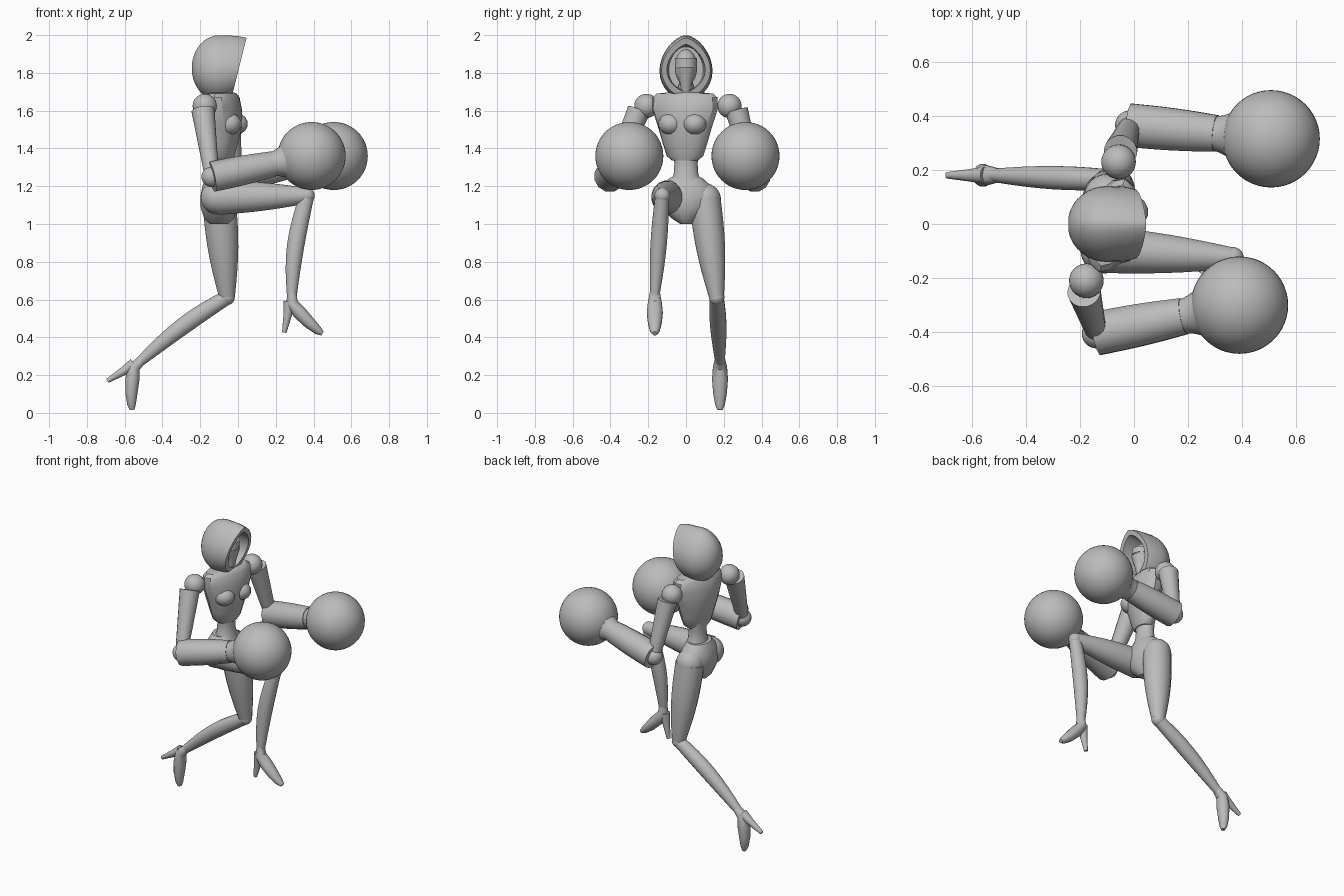
import bpy, bmesh
from math import sin, cos, pi, radians
from mathutils import Vector, Matrix

default_cube = bpy.data.objects.get("Cube")
if default_cube:
    bpy.data.objects.remove(default_cube)

shade = (.5, .5, .5, 1)
grey = bpy.data.materials.new("plain_grey")
grey.use_nodes = True
grey.diffuse_color = shade
grey.node_tree.nodes["Principled BSDF"].inputs["Base Color"].default_value = shade

parts = []
UP = Vector((0, 0, 1))
ACROSS = Vector((0, 1, 0))
SPINE = Vector((-.1, 0, 0))
TWIST = Matrix.Rotation(radians(-15), 3, 'Z')


def finish(name, bm):
    bmesh.ops.recalc_face_normals(bm, faces=bm.faces)
    mesh = bpy.data.meshes.new(name)
    bm.to_mesh(mesh)
    bm.free()
    mesh.materials.append(grey)
    part = bpy.data.objects.new(name, mesh)
    bpy.context.collection.objects.link(part)
    parts.append(part)


def loft(name, rings):
    """Skin a row of equal rings and cap both ends."""
    bm = bmesh.new()
    rows = [[bm.verts.new(point) for point in ring] for ring in rings]
    for lower, upper in zip(rows, rows[1:]):
        for i in range(len(lower)):
            bm.faces.new((lower[i - 1], lower[i], upper[i], upper[i - 1]))
    bm.faces.new(rows[0])
    bm.faces.new(rows[-1])
    finish(name, bm)


def angles(count):
    return [2 * pi * (k + .5) / count for k in range(count)]


def tube(name, points, radii, depth=1, sides=16):
    """Round section swept along points; depth flattens it front to back."""
    rings = []
    for i, (point, radius) in enumerate(zip(points, radii)):
        after, before = points[min(i + 1, len(points) - 1)], points[max(i - 1, 0)]
        along = (after - before).normalized()
        side = (ACROSS - along * ACROSS.dot(along)).normalized()
        other = side.cross(along) * depth
        rings.append([point + (side * cos(a) + other * sin(a)) * radius for a in angles(sides)])
    loft(name, rings)


def limb(name, start, end, r_start, r_end, bulge=0, bend=Vector(), depth=1, sides=16, steps=8):
    """Tapered limb that swells and bends most at its middle."""
    points, radii = [], []
    for i in range(steps + 1):
        t = i / steps
        swell = sin(pi * t)
        points.append(start.lerp(end, t) + bend * swell)
        radii.append(r_start + (r_end - r_start) * t + bulge * swell)
    tube(name, points, radii, depth, sides)


def trunk(name, x, sections, turn=Matrix.Identity(3), sides=24):
    """Stacked level sections: height, half width, half depth."""
    rings = []
    for z, wide, deep in sections:
        ring = [Vector((x + deep * cos(a), wide * sin(a), z)) for a in angles(sides)]
        rings.append([SPINE + turn @ (point - SPINE) for point in ring])
    loft(name, rings)


def ball(name, centre, radius, scale=(1, 1, 1), segments=32):
    bm = bmesh.new()
    bmesh.ops.create_uvsphere(bm, u_segments=segments, v_segments=segments // 2, radius=radius)
    bmesh.ops.scale(bm, vec=scale, verts=bm.verts)
    bmesh.ops.translate(bm, vec=centre, verts=bm.verts)
    finish(name, bm)


# Hood: round at the back, pointed at the front, with the rim folded inward
def hood_ring(x, size, point=1, slant=0):
    ring = []
    for a in angles(32):
        rise, reach = cos(a), abs(sin(a)) ** point
        y = .14 * size * reach * (1 - .1 * rise) * (1 if sin(a) > 0 else -1)
        z = .175 * size * rise
        ring.append((x + slant * z, y, 1.825 + z))
    return ring


back = [radians(step) for step in range(10, 91, 10)]
hood = [hood_ring(-.1 - .145 * cos(u), sin(u), 1 + .2 * sin(u)) for u in back]
hood += [hood_ring(-.03, .98, 1.3, .15), hood_ring(.005, .92, 1.4, .25)]
hood += [hood_ring(.005, .72, 1.4, .25), hood_ring(-.04, .7, 1.3, .15), hood_ring(-.11, .65)]
loft("hood", hood)

# Head, visor, jaw and neck
ball("head", (-.07, 0, 1.83), .07, (.95, .85, 1.35))
trunk("visor", -.07, [(1.84, .06, .07), (1.88, .06, .07)])
trunk("jaw", -.055, [(1.7, .025, .025), (1.76, .035, .04), (1.83, .056, .06)])
limb("neck", Vector((-.1, 0, 1.64)), Vector((-.08, 0, 1.8)), .055, .038, -.006)

# Chest armour, turned toward the right, with bust plates and collar strips
trunk("chest", -.08, [
    (1.335, .07, .05), (1.36, .1, .06), (1.42, .12, .075), (1.52, .15, .1),
    (1.61, .18, .095), (1.67, .178, .08), (1.69, .155, .065), (1.7, .06, .05)], TWIST, 14)
for label, sign in (("right", -1), ("left", 1)):
    def on_chest(x, y, z):
        return SPINE + TWIST @ Vector((x, sign * y, z))

    ball(label + "_bust_plate", on_chest(.07, .065, 1.53), .07, (1, .95, .85), 14)
    limb(label + "_collar", on_chest(.075, .01, 1.615), on_chest(.045, .13, 1.68), .012, .012, sides=6)

# Waist and pelvis
trunk("waist", -.087, [(1.4, .075, .055), (1.32, .062, .05), (1.26, .066, .055), (1.2, .095, .075)])
trunk("pelvis", -.1, [
    (1.245, .085, .07), (1.2, .135, .09), (1.15, .165, .1),
    (1.09, .14, .1), (1.03, .075, .08), (1, .03, .05)], sides=18)

# Arms: shoulder, upper arm, elbow, forearm, cuff and round glove
ARMS = {
    "right": [(-.176, -.21, 1.625), (-.185, -.25, 1.6), (-.138, -.405, 1.25), (.39, -.3, 1.36)],
    "left": [(-.057, .23, 1.625), (-.05, .268, 1.6), (-.015, .365, 1.25), (.507, .315, 1.36)],
}
for label, joints in ARMS.items():
    shoulder, sleeve, elbow, hand = map(Vector, joints)
    ball(label + "_shoulder", shoulder, .064)
    limb(label + "_upper_arm", sleeve, elbow, .062, .038)
    ball(label + "_elbow", elbow, .055)
    limb(label + "_forearm", elbow, elbow.lerp(hand, .61), .083, .07, .004, sides=12)
    limb(label + "_cuff", elbow.lerp(hand, .58), elbow.lerp(hand, .82), .062, .13, -.015, sides=24)
    ball(label + "_glove", hand, .18, segments=48)


# High heeled foot: one template pitched about the ankle
def foot(label, ankle, pitch):
    tilt = Matrix.Rotation(pitch, 3, 'Y')

    def place(offsets):
        return [ankle + tilt @ Vector((x, 0, z)) for x, z in offsets]

    sole = place([(0, .02), (0, -.04), (.042, -.09), (.095, -.145), (.14, -.185), (.162, -.2)])
    tube(label + "_foot", sole, [.027, .038, .043, .037, .026, .014], .88)
    spike = place([(-.012, -.03), (-.022, -.1), (-.04, -.195)])
    tube(label + "_heel", spike, [.032, .023, .012])


# Legs: the right one raised, the left one trailing
def leg(label, hip, knee, ankle, hip_radius, swell, bend, pitch):
    hip, knee, ankle = map(Vector, (hip, knee, ankle))
    ball(label + "_hip", hip, hip_radius)
    limb(label + "_thigh", hip, knee, hip_radius, .04, swell, depth=1.06)
    ball(label + "_knee", knee, .041)
    limb(label + "_shin", knee, ankle, .037, .025, .013, bend, 1.06)
    foot(label, ankle, pitch)


leg("right", (-.11, -.095, 1.14), (.365, -.126, 1.15), (.285, -.165, .62), .088, .008, Vector((-.02, 0, 0)), 0)
leg("left", (-.1, .1, 1.13), (-.058, .162, .612), (-.52, .18, .27), .085, .015, UP * .02, radians(48))

# Smooth shading that keeps hard edges
bpy.ops.object.select_all(action='DESELECT')
for part in parts:
    part.select_set(True)
bpy.context.view_layer.objects.active = parts[0]
bpy.ops.object.shade_smooth_by_angle(angle=radians(32))
